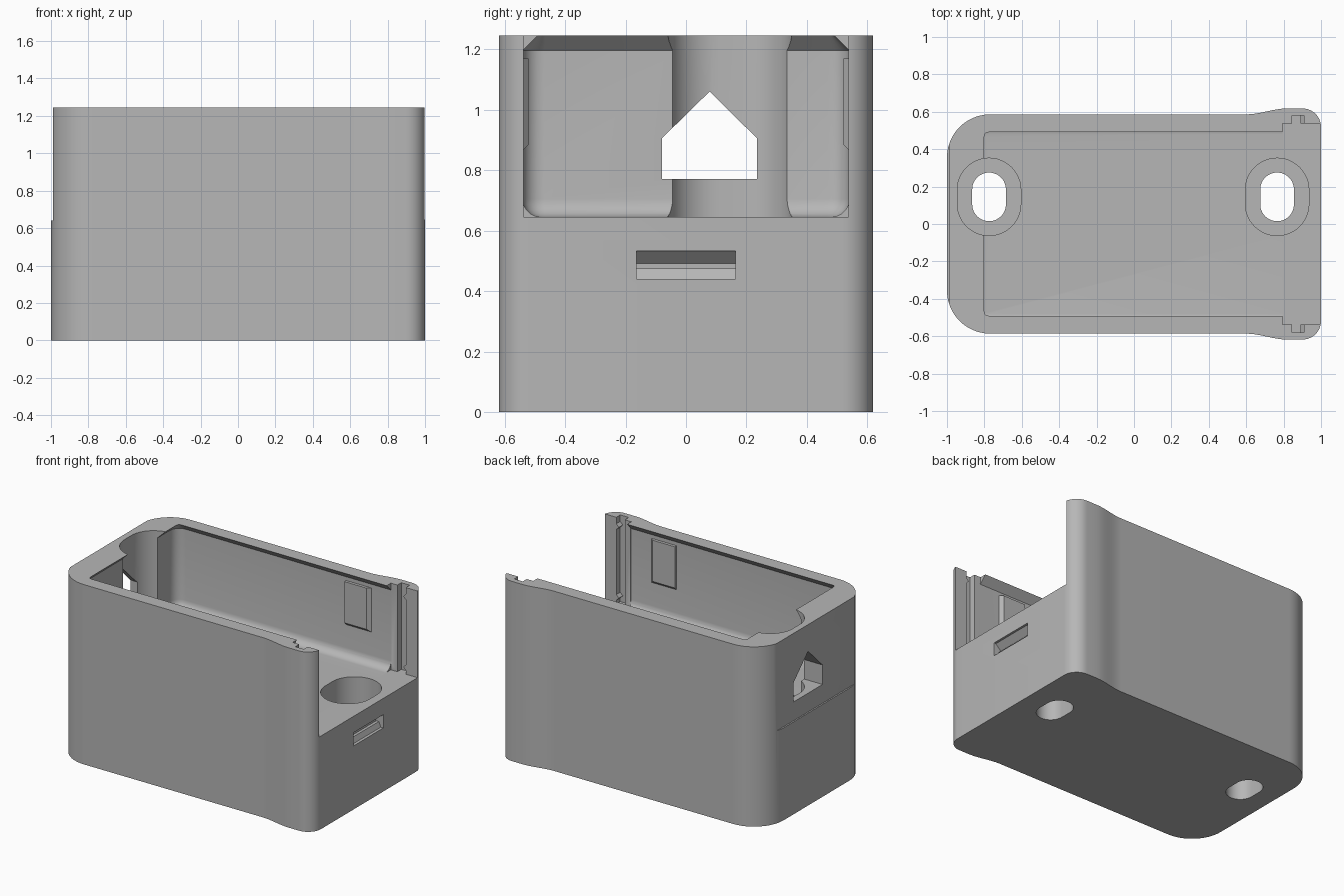
import bpy, bmesh, math
from mathutils import Vector

cube = bpy.data.objects.get("Cube")
if cube:
    bpy.data.objects.remove(cube, do_unlink=True)

TOP, FLOOR = 1.245, 0.645

grey = bpy.data.materials.new("light grey plastic")
grey.use_nodes = True
colour = (0.47, 0.47, 0.47, 1)
grey.diffuse_color = colour
grey.node_tree.nodes["Principled BSDF"].inputs["Base Color"].default_value = colour


def finish(name, bm):
    bmesh.ops.recalc_face_normals(bm, faces=bm.faces)
    mesh = bpy.data.meshes.new(name)
    bm.to_mesh(mesh)
    bm.free()
    mesh.materials.append(grey)
    ob = bpy.data.objects.new(name, mesh)
    bpy.context.collection.objects.link(ob)
    return ob


def prism(name, points, offset):
    """Extrude a closed 3D outline along the offset vector."""
    bm = bmesh.new()
    face = bm.faces.new([bm.verts.new(p) for p in points])
    out = bmesh.ops.extrude_face_region(bm, geom=[face])
    moved = [g for g in out["geom"] if isinstance(g, bmesh.types.BMVert)]
    bmesh.ops.translate(bm, verts=moved, vec=Vector(offset))
    return finish(name, bm)


def box_mesh(x0, x1, y0, y1, z0, z1):
    bm = bmesh.new()
    bmesh.ops.create_cube(bm, size=1)
    for v in bm.verts:
        v.co = ((x0, x1)[v.co.x > 0], (y0, y1)[v.co.y > 0], (z0, z1)[v.co.z > 0])
    return bm


def box(name, *bounds):
    return finish(name, box_mesh(*bounds))


def arc(cx, cy, r, start, end, n=12):
    angles = [math.radians(start + (end - start) * i / n) for i in range(n + 1)]
    return [(cx + r * math.cos(a), cy + r * math.sin(a)) for a in angles]


def slot(name, cx, r, half, z0, z1):
    """Upright prism with rounded ends, stretched along y."""
    cy = 0.145
    pts = arc(cx, cy + half, r, 0, 180, 24) + arc(cx, cy - half, r, 180, 360, 24)
    return prism(name, [(x, y, z0) for x, y in pts], (0, 0, z1 - z0))


# Outer shell: rounded at one end, gently flared at the open end
side = arc(0.9, 0.518, 0.1, 0, 90)
for i in range(9):
    t = i / 8
    side.append((0.82 - 0.22 * t, 0.618 - 0.032 * t * t * (3 - 2 * t)))
side += arc(-0.77, 0.356, 0.23, 90, 180)
outline = side + [(x, -y) for x, y in reversed(side)]
body = prism("housing", [(x, y, 0) for x, y in outline], (0, 0, TOP))

# Main cavity: rounded end corners and floor, overhanging lip at the rim
bm = box_mesh(-0.85, 0.8, -0.54, 0.54, FLOOR, TOP + 0.001)


def mid(e):
    return (e.verts[0].co + e.verts[1].co) / 2


def bevel(test, width, segments):
    edges = [e for e in bm.edges if test(e)]
    bmesh.ops.bevel(bm, geom=edges, offset=width, segments=segments,
                    profile=0.5, affect="EDGES", clamp_overlap=True)


def level(e, z):
    return all(abs(v.co.z - z) < 0.001 for v in e.verts) and mid(e).x < 0.79


bevel(lambda e: mid(e).x < -0.8 and abs(mid(e).y) > 0.5 and FLOOR + 0.1 < mid(e).z < TOP - 0.1, 0.07, 5)
bevel(lambda e: level(e, FLOOR), 0.06, 5)
bevel(lambda e: level(e, TOP + 0.001), 0.05, 1)
cutters = [finish("cavity_cutter", bm)]

# Open end, guide grooves and the shallow step on the closed end
cutters.append(box("open_end_cutter", 0.795, 1.1, -0.537, 0.537, FLOOR, 1.4))
for s in (-1, 1):
    y0, y1 = sorted((s * 0.5, s * 0.58))
    cutters.append(box("groove_cutter", 0.845, 0.91, y0, y1, FLOOR, 1.4))
cutters.append(box("end_step_cutter", -1.1, -0.99, -0.7, 0.7, 0.64, 1.4))

# Screw counterbores and through slots
for x in (-0.775, 0.765):
    cutters.append(slot("counterbore_cutter", x, 0.17, 0.037, 0.15, 1.4))
    cutters.append(slot("screw_slot_cutter", x, 0.09, 0.04, -0.1, 0.3))

# Gabled cable opening in the closed end
gable = [(-0.08, 0.77), (0.235, 0.77), (0.235, 0.905), (0.078, 1.06), (-0.08, 0.905)]
cutters.append(prism("cable_opening_cutter", [(-1.1, y, z) for y, z in gable], (0.36, 0, 0)))

# Latch recess below the open end
latch = [(1.05, 0.44), (0.98, 0.44), (0.965, 0.475), (0.945, 0.475),
         (0.945, 0.492), (0.985, 0.532), (1.05, 0.532)]
cutters.append(prism("latch_cutter", [(x, -0.163, z) for x, z in latch], (0, 0.326, 0)))

bpy.context.view_layer.objects.active = body
for c in cutters:
    mod = body.modifiers.new("cut", "BOOLEAN")
    mod.operation, mod.solver, mod.object = "DIFFERENCE", "EXACT", c
    bpy.ops.object.modifier_apply(modifier=mod.name)
    bpy.data.objects.remove(c, do_unlink=True)

bpy.ops.object.select_all(action="DESELECT")
body.select_set(True)
bpy.ops.object.shade_smooth_by_angle(angle=math.radians(30))

# Raised pads on the side walls and small detents in the grooves
for s, name in ((1, "left"), (-1, "right")):
    pad = box(name + "_wall_pad", 0.45, 0.65, *sorted((s * 0.52, s * 0.545)), 0.86, 1.17)
    for v in pad.data.vertices:
        if abs(v.co.y) < 0.53:
            v.co.x -= 0.03 if v.co.x > 0.6 else 0
            v.co.z += 0.025 if v.co.z < 1 else 0
    for z in (0.69, 1.18):
        pts = [(0.92, s * 0.537, z - 0.03), (0.92, s * 0.537, z + 0.03), (0.89, s * 0.537, z)]
        prism(name + "_groove_detent", pts, (0, s * 0.05, 0))
